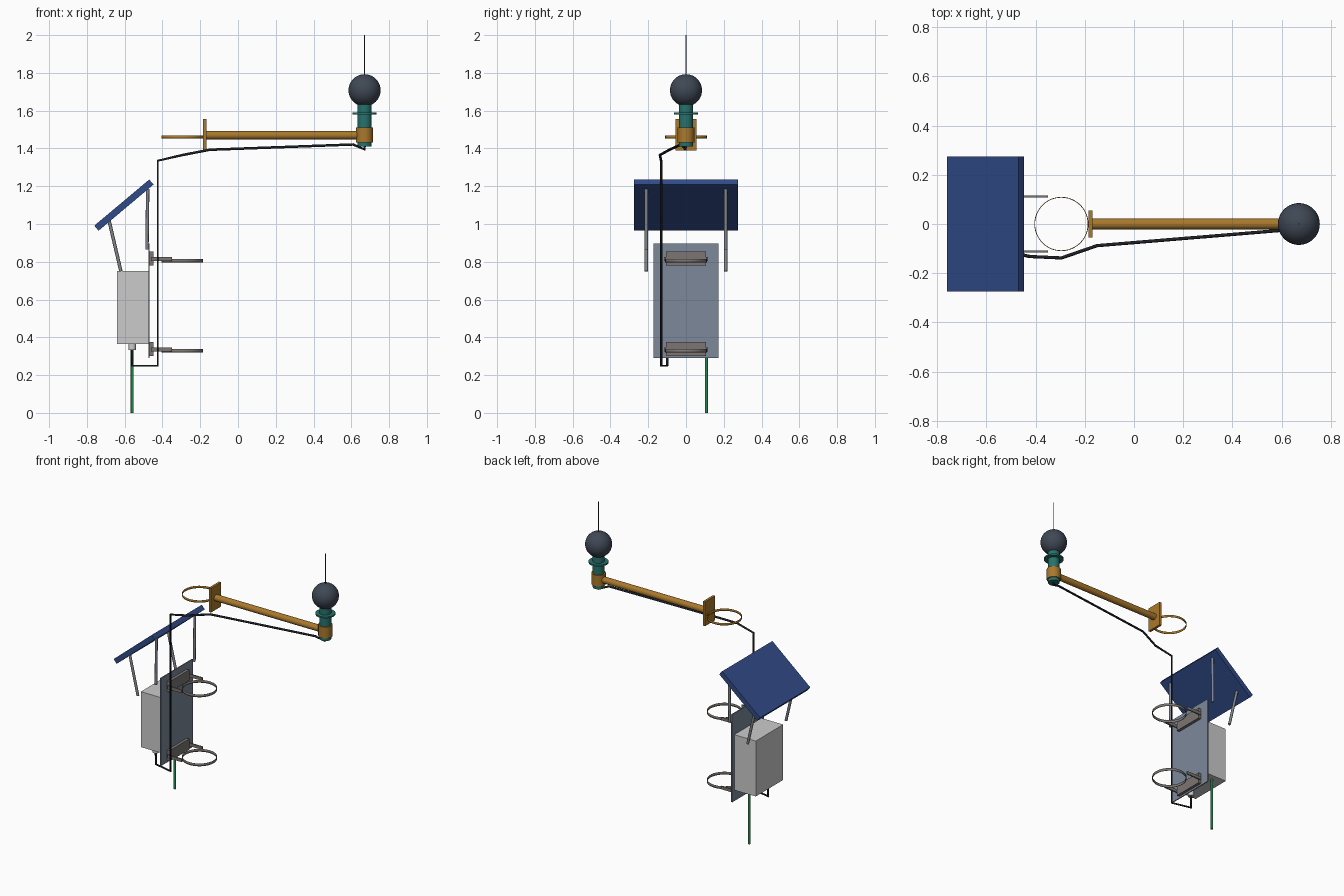
import bpy, math
from mathutils import Vector

if "Cube" in bpy.data.objects:
    bpy.data.objects.remove(bpy.data.objects["Cube"])


def mat(name, rgb):
    m = bpy.data.materials.new(name)
    m.diffuse_color = (*rgb, 1)
    m.use_nodes = True
    m.node_tree.nodes["Principled BSDF"].inputs["Base Color"].default_value = m.diffuse_color
    return m


ORANGE = mat("orange_paint", (0.40, 0.19, 0.025))
TEAL = mat("teal_plastic", (0.02, 0.17, 0.15))
DARK = mat("dark_foam", (0.05, 0.065, 0.09))
BLUE = mat("solar_blue", (0.03, 0.07, 0.25))
GREEN = mat("ground_green", (0.02, 0.25, 0.08))
BLACK = mat("cable_black", (0.012, 0.014, 0.018))
SLATE = mat("plate_slate", (0.20, 0.25, 0.32))
STEEL = mat("strap_steel", (0.20, 0.18, 0.17))
STRUT = mat("strut_grey", (0.22, 0.23, 0.25))
CASE = mat("case_grey", (0.58, 0.58, 0.60))
ROD = mat("rod_grey", (0.06, 0.06, 0.07))


def finish(name, material, smooth=False):
    o = bpy.context.object
    o.name = name
    o.data.materials.append(material)
    if smooth:
        bpy.ops.object.shade_smooth_by_angle(angle=math.radians(35))
    return o


def box(name, x, y, z, material):
    """Box from (min, max) ranges."""
    r = (x, y, z)
    bpy.ops.mesh.primitive_cube_add(size=1, location=[sum(a) / 2 for a in r])
    bpy.context.object.scale = [a[1] - a[0] for a in r]
    bpy.ops.object.transform_apply(location=False, rotation=False, scale=True)
    return finish(name, material)


def tube(name, p, q, radius, material, verts=24):
    """Cylinder between two points."""
    p, q = Vector(p), Vector(q)
    d = q - p
    bpy.ops.mesh.primitive_cylinder_add(vertices=verts, radius=radius, depth=d.length,
                                        location=(p + q) / 2,
                                        rotation=d.to_track_quat('Z', 'Y').to_euler())
    return finish(name, material, True)


def strap(name, z, h, material):
    """Thin pole band around the mounting pole axis."""
    bpy.ops.mesh.primitive_cylinder_add(vertices=48, radius=0.110, depth=h,
                                        end_fill_type='NOTHING', location=(-0.295, 0, z))
    m = bpy.context.object.modifiers.new("wall", 'SOLIDIFY')
    m.thickness = 0.003
    m.offset = -1
    return finish(name, material, True)


# microphone head: ball windscreen, spike, stem, flange
MX = 0.67
bpy.ops.mesh.primitive_uv_sphere_add(segments=40, ring_count=20, radius=0.085, location=(MX, 0, 1.708))
finish("windscreen_ball", DARK, True)
tube("bird_spike", (MX, 0, 1.78), (MX, 0, 2.0), 0.003, ROD, 8)
tube("sensor_stem", (MX, 0, 1.41), (MX, 0, 1.64), 0.037, TEAL, 32)
tube("stem_flange", (MX, 0, 1.58), (MX, 0, 1.59), 0.063, TEAL, 32)

# horizontal boom with end collar, plate and pole band
tube("boom_collar", (MX, 0, 1.432), (MX, 0, 1.51), 0.045, ORANGE, 32)
tube("boom_arm", (-0.175, 0, 1.47), (MX - 0.03, 0, 1.47), 0.022, ORANGE)
box("boom_plate", (-0.185, -0.168), (-0.055, 0.055), (1.388, 1.556), ORANGE)
strap("boom_strap", 1.46, 0.015, ORANGE)

# equipment case on its back plate
box("back_plate", (-0.475, -0.468), (-0.173, 0.173), (0.29, 0.898), SLATE)
box("equipment_case", (-0.64, -0.475), (-0.15, 0.15), (0.366, 0.75), CASE)
tube("cable_gland", (-0.56, -0.10, 0.333), (-0.56, -0.10, 0.37), 0.02, CASE, 16)
tube("ground_rod", (-0.56, 0.108, 0.0), (-0.56, 0.108, 0.37), 0.008, GREEN, 12)

# pole brackets, prongs and bands
for n, z in (("lower", 0.328), ("upper", 0.806)):
    box(n + "_bracket", (-0.469, -0.448), (-0.107, 0.107), (z - 0.026, z + 0.048), STEEL)
    for side, s in (("left", 1), ("right", -1)):
        box(f"{n}_prong_{side}", (-0.46, -0.35), sorted((s * 0.107, s * 0.116)),
            (z - 0.002, z + 0.019), STEEL)
    strap(n + "_strap", z, 0.018, STEEL)

# tilted solar panel and its struts
panel = box("solar_panel", (-0.19, 0.19), (-0.275, 0.275), (-0.0175, 0.0175), BLUE)
panel.location = (-0.604, 0, 1.10)
panel.rotation_euler = (0, math.radians(-40), 0)
for side, y in (("left", 0.21), ("right", -0.21)):
    tube("front_strut_" + side, (-0.62, y, 0.75), (-0.683, y, 1.02), 0.009, STRUT, 12)
    tube("rear_strut_" + side, (-0.482, y, 0.865), (-0.478, y, 1.185), 0.009, STRUT, 12)

# signal cable from the gland up to the stem
path = [(-0.56, -0.10, 0.34), (-0.56, -0.10, 0.25), (-0.425, -0.132, 0.25),
        (-0.425, -0.132, 1.335), (-0.295, -0.138, 1.365), (-0.15, -0.088, 1.393),
        (0.61, -0.025, 1.421), (0.67, -0.005, 1.395), (0.67, 0, 1.412)]
cu = bpy.data.curves.new("signal_cable", 'CURVE')
cu.dimensions = '3D'
cu.bevel_depth = 0.007
cu.bevel_resolution = 2
cu.use_fill_caps = True
sp = cu.splines.new('POLY')
sp.points.add(len(path) - 1)
for pt, co in zip(sp.points, path):
    pt.co = (*co, 1)
cu.materials.append(BLACK)
bpy.context.collection.objects.link(bpy.data.objects.new("signal_cable", cu))
